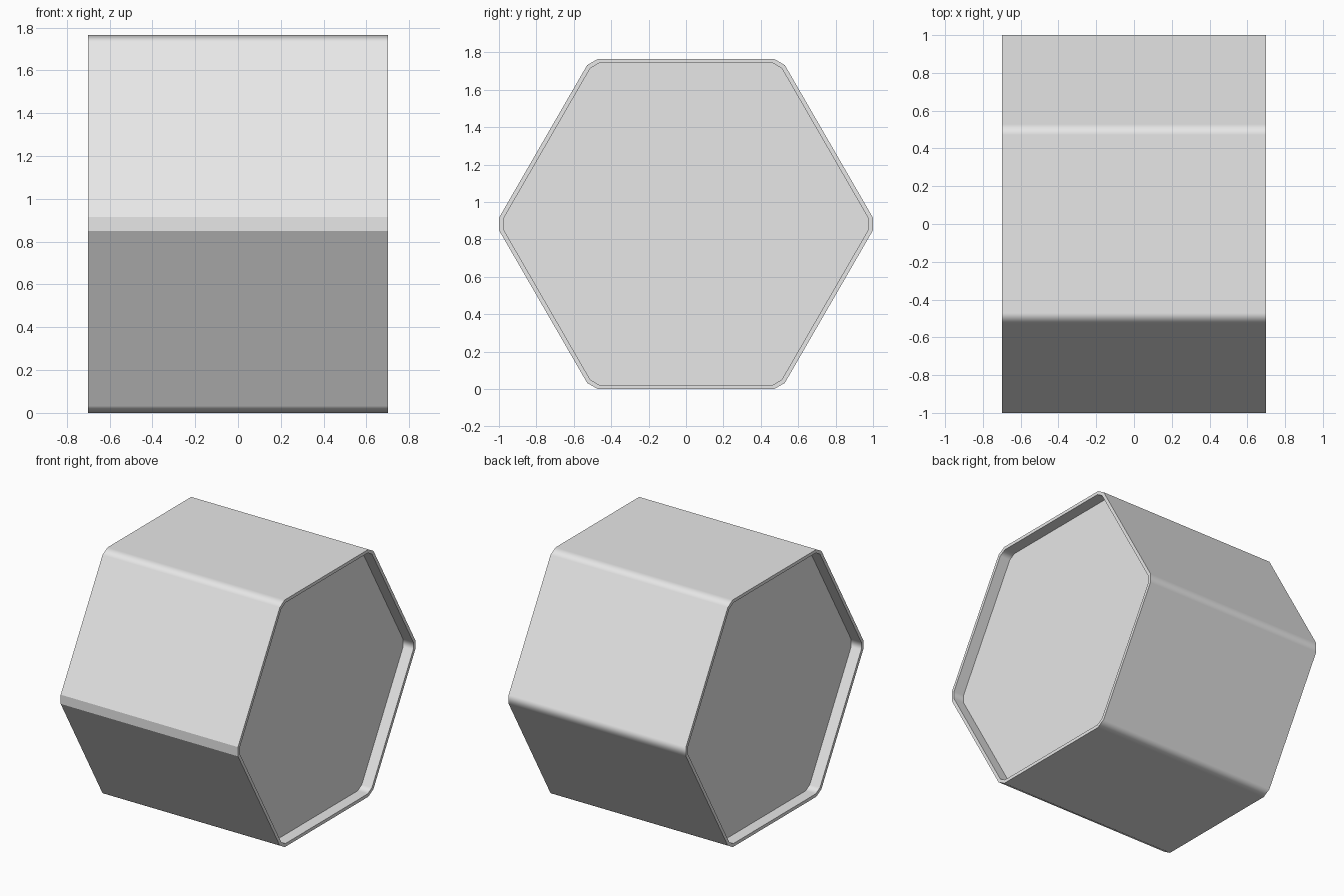
import bpy, bmesh
from math import radians, cos
from mathutils import Matrix, Vector

cube = bpy.data.objects.get("Cube")
if cube:
    bpy.data.objects.remove(cube, do_unlink=True)

LENGTH = 1.4      # along x
RADIUS = 1.019    # hexagon corner before it is chamfered
CHAMFER = 0.038
RIM = 0.023
RECESS = 0.08
apothem = RADIUS * cos(radians(30))

grey = bpy.data.materials.new("light_grey")
grey.use_nodes = True
grey.diffuse_color = (0.8, 0.8, 0.8, 1)
grey.node_tree.nodes["Principled BSDF"].inputs["Base Color"].default_value = (0.8, 0.8, 0.8, 1)

# Hexagonal prism lying along x, with corners towards front and back
bm = bmesh.new()
bmesh.ops.create_cone(bm, cap_ends=True, segments=6, radius1=RADIUS, radius2=RADIUS, depth=LENGTH)
bmesh.ops.transform(bm, verts=bm.verts,
                    matrix=Matrix.Translation((0, 0, apothem)) @ Matrix.Rotation(radians(90), 4, 'Y'))

# Chamfer the six long edges
long_edges = [e for e in bm.edges if abs(e.verts[0].co.x - e.verts[1].co.x) > 1]
bmesh.ops.bevel(bm, geom=long_edges, offset=CHAMFER, offset_type='OFFSET',
                segments=1, affect='EDGES', profile=0.5)
bm.normal_update()

# Thin rim and recessed panel at each end
ends = [f for f in bm.faces if abs(f.normal.x) > 0.9]
bmesh.ops.inset_individual(bm, faces=ends, thickness=RIM, use_even_offset=True)
panels = bmesh.ops.extrude_discrete_faces(bm, faces=ends)["faces"]
for face in panels:
    side = 1 if face.calc_center_median().x > 0 else -1
    bmesh.ops.translate(bm, verts=face.verts, vec=Vector((-side * RECESS, 0, 0)))
bmesh.ops.recalc_face_normals(bm, faces=bm.faces)

# Soft chamfers, except for the crisp one at the front
for face in bm.faces:
    face.smooth = True
for edge in bm.edges:
    front = all(v.co.y < -0.99 for v in edge.verts)
    edge.smooth = not front and edge.calc_face_angle(0) < radians(35)

mesh = bpy.data.meshes.new("hexagonal_drum")
bm.to_mesh(mesh)
bm.free()
mesh.materials.append(grey)
drum = bpy.data.objects.new("hexagonal_drum", mesh)
bpy.context.collection.objects.link(drum)

# Keep the broad faces flat in shading
normals = drum.modifiers.new("weighted_normals", 'WEIGHTED_NORMAL')
normals.weight = 100
normals.keep_sharp = True
